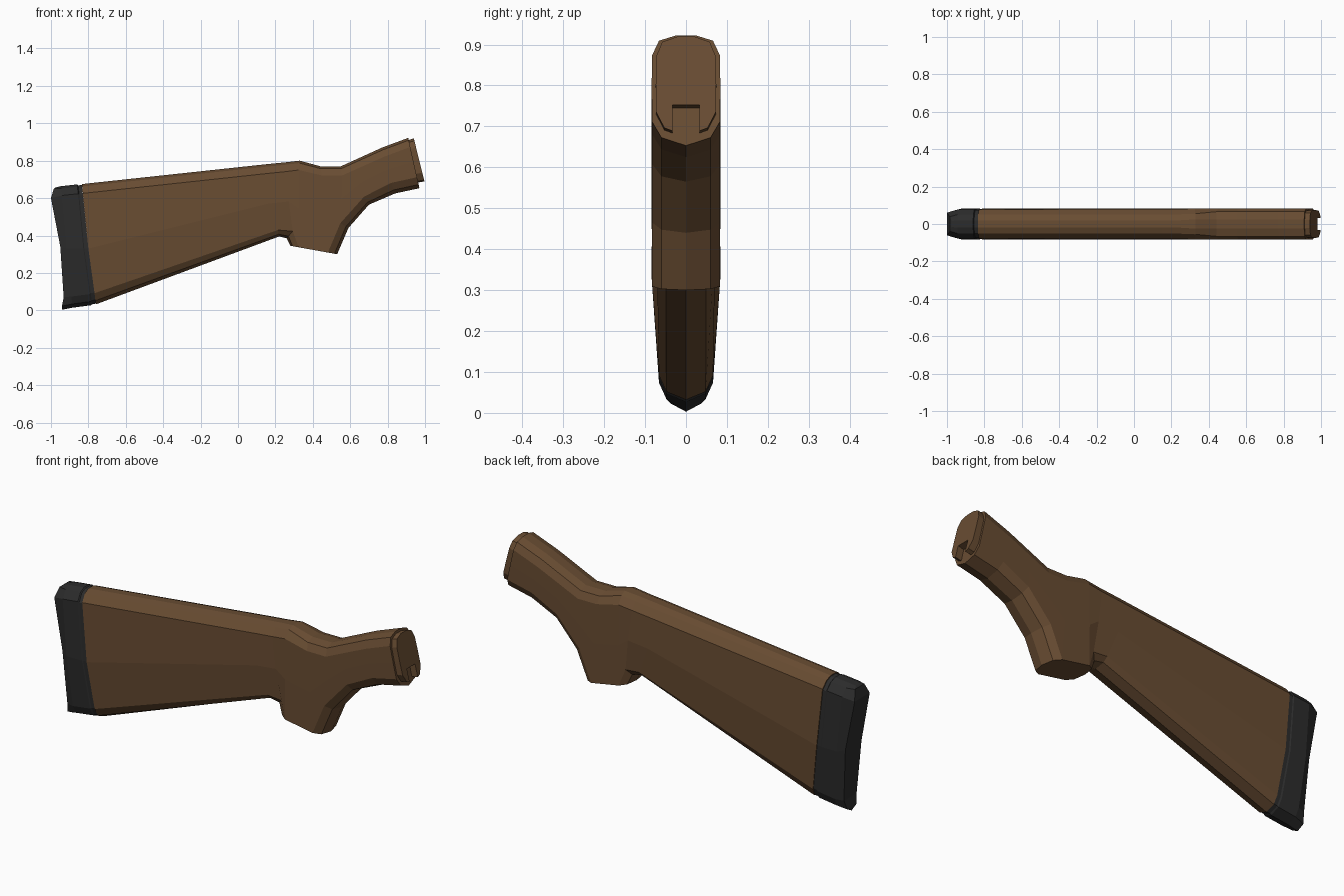
import bpy, bmesh
from mathutils import Vector

if "Cube" in bpy.data.objects:
    bpy.data.objects.remove(bpy.data.objects["Cube"])


def material(name, rgb):
    m = bpy.data.materials.new(name)
    m.diffuse_color = (*rgb, 1)
    m.use_nodes = True
    m.node_tree.nodes["Principled BSDF"].inputs["Base Color"].default_value = m.diffuse_color
    return m


WOOD = material("walnut_brown", (0.14, 0.073, 0.032))
RUBBER = material("black_rubber", (0.025, 0.025, 0.025))

# half widths of a section, from top edge to lower chamfer
BUTT = (.02, .05, .078, .084, .066, .048)
WAIST = (.02, .052, .08, .083, .072, .05)
GRIP = (.025, .066, .083, .084, .083, .06)


def section(top, bottom, widths, inward=None, low=(.02, .06), high=(.013, .05),
            fix={}, scale=1):
    """Half outline (x, z, half width) from top to the bottom centre point."""
    t, b = Vector(top), Vector(bottom)
    d = (b - t).normalized()
    u = Vector(inward).normalized() if inward else -d
    pts = [t, t + d * high[0], t + d * high[1], None, b + u * low[1], b + u * low[0], b]
    pts[3] = (pts[2] + pts[4]) / 2
    for i, p in fix.items():
        pts[i] = Vector(p)
    return [(p.x, p.y, w * scale) for p, w in zip(pts, widths + (0,))]


def loft(name, sections, mat):
    """Skin mirrored half sections into one closed solid."""
    bm = bmesh.new()
    rings, halves = [], []
    for s in sections:
        right = [bm.verts.new((x, -w, z)) for x, z, w in s]
        left = [bm.verts.new((x, w, z)) for x, z, w in s[:-1]]
        rings.append(right + left[::-1])
        halves.append((right, left + [right[-1]]))
    for a, b in zip(rings, rings[1:]):
        n = len(a)
        for i in range(n):
            j = (i + 1) % n
            bm.faces.new((a[i], a[j], b[j], b[i]))
    for r, l in (halves[0], halves[-1]):
        for i in range(len(r) - 1):
            f = [r[i], r[i + 1], l[i + 1], l[i]]
            bm.faces.new(f if i < len(r) - 2 else (r[i], r[i + 1], l[i]))
    bmesh.ops.recalc_face_normals(bm, faces=bm.faces)
    me = bpy.data.meshes.new(name)
    bm.to_mesh(me)
    bm.free()
    me.materials.append(mat)
    ob = bpy.data.objects.new(name, me)
    bpy.context.collection.objects.link(ob)
    return ob


# Wooden body: butt, belly, pistol grip and wrist
loft("stock_body", [
    section((-.835, .675), (-.76, .032), BUTT, fix={3: (-.80, .33)}),
    section((.15, .781), (.22, .395), WAIST, low=(.012, .035), fix={3: (.16, .57)}),
    section((.25, .791), (.26, .385), WAIST, inward=(.6, .7), low=(.015, .05)),
    section((.33, .80), (.28, .345), GRIP[:1] + (.055,) + GRIP[2:], inward=(.98, -.18),
            low=(.012, .045)),
    section((.44, .77), (.53, .30), GRIP, inward=(-.98, .18), low=(.015, .05)),
    section((.55, .77), (.59, .44), GRIP, inward=(-.85, .5), low=(.015, .05)),
    section((.66, .82), (.70, .565), GRIP, inward=(-.5, .85), low=(.015, .05)),
    section((.77, .87), (.84, .625), GRIP, inward=(-.35, .93)),
    section((.91, .922), (.97, .653), GRIP),
], WOOD)

# Rubber butt pad with a narrow groove next to the wood
loft("butt_pad", [
    section((-.835, .670), (-.76, .036), BUTT, scale=.96, fix={3: (-.80, .33)}),
    section((-.855, .668), (-.78, .032), BUTT, scale=.96, fix={3: (-.822, .33)}),
    section((-.86, .673), (-.787, .027), BUTT, fix={3: (-.827, .33)}),
    section((-.945, .664), (-.885, .014), BUTT, fix={3: (-.915, .33)}),
    section((-.975, .657), (-.94, .003), BUTT, scale=.78,
            fix={1: (-.985, .65), 2: (-1.0, .60), 3: (-.95, .34), 4: (-.932, .07)}),
], RUBBER)

# Tenon at the front end, with a slot open at the bottom
tenon = loft("front_tenon", [
    section((.892, .905), (.946, .668), GRIP, scale=.88),
    section((.940, .919), (1.0, .677), GRIP, scale=.88),
], WOOD)
bpy.ops.mesh.primitive_cube_add(size=1, location=(.998, 0, .677), rotation=(0, -.24, 0))
cutter = bpy.context.object
cutter.name = "slot_cutter"
cutter.scale = (.066, .066, .155)
cutter.hide_render = True
cutter.display_type = 'WIRE'
cut = tenon.modifiers.new("slot", 'BOOLEAN')
cut.operation = 'DIFFERENCE'
cut.object = cutter
